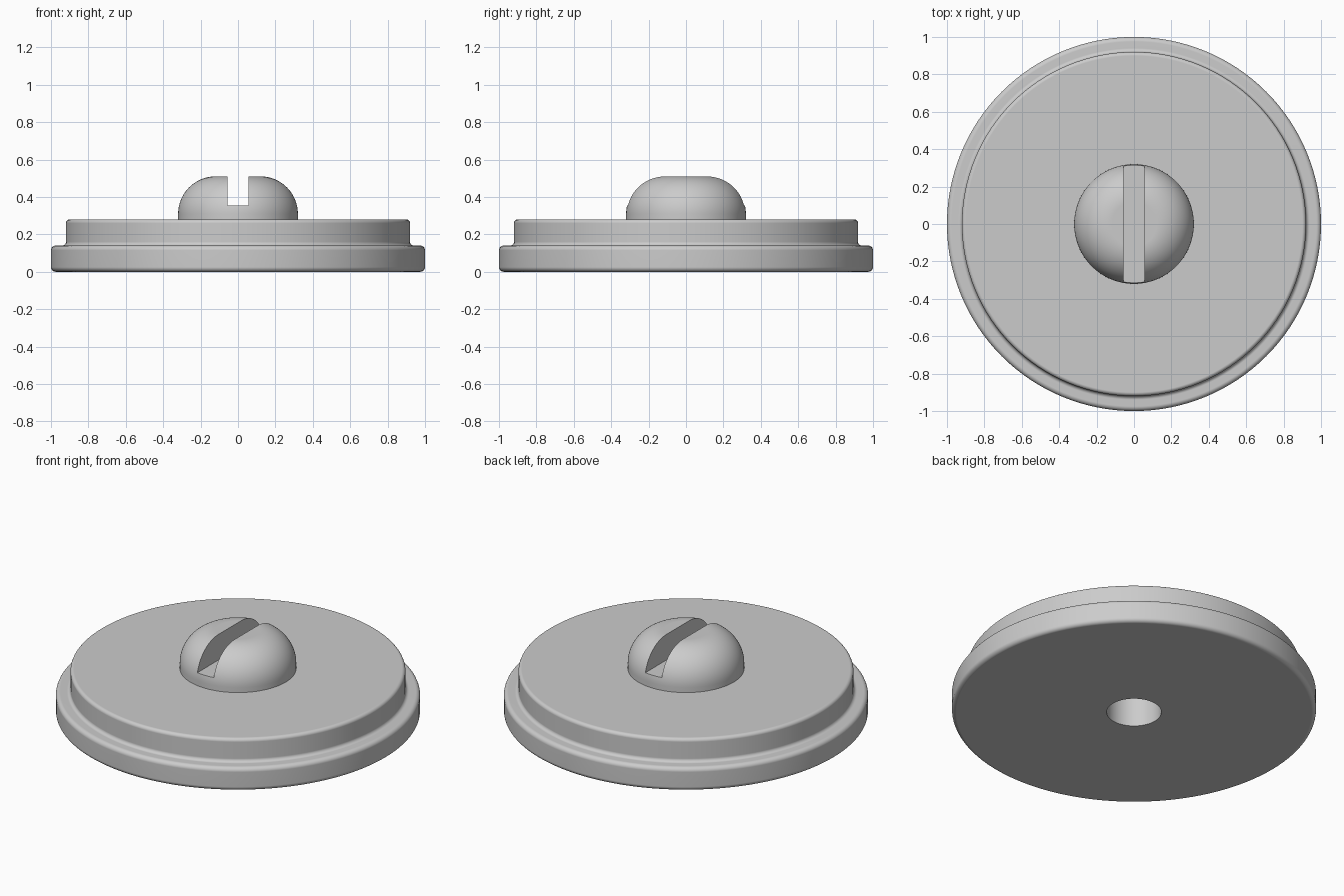
import bpy
import bmesh
from math import pi, sin, cos, radians
from mathutils import Matrix

SEGMENTS = 128

cube = bpy.data.objects.get("Cube")
if cube:
    bpy.data.objects.remove(cube, do_unlink=True)

grey = bpy.data.materials.new("plain_grey")
grey.use_nodes = True
colour = (0.6, 0.6, 0.6, 1.0)
grey.diffuse_color = colour
grey.node_tree.nodes["Principled BSDF"].inputs["Base Color"].default_value = colour


def arc(cx, cz, radius, start, end, steps=6):
    """Points (r, z) of a circular arc, angles in degrees."""
    angles = [radians(start + (end - start) * i / steps) for i in range(steps + 1)]
    return [(cx + radius * cos(a), cz + radius * sin(a)) for a in angles]


def add_object(name, bm):
    bmesh.ops.recalc_face_normals(bm, faces=bm.faces)
    mesh = bpy.data.meshes.new(name)
    bm.to_mesh(mesh)
    bm.free()
    mesh.materials.append(grey)
    obj = bpy.data.objects.new(name, mesh)
    bpy.context.collection.objects.link(obj)
    return obj


def lathe(name, profile, closed):
    """Revolve an (r, z) profile around the z axis."""
    bm = bmesh.new()
    verts = [bm.verts.new((r, 0, z)) for r, z in profile]
    edges = [bm.edges.new(pair) for pair in zip(verts, verts[1:])]
    if closed:
        edges.append(bm.edges.new((verts[-1], verts[0])))
    bmesh.ops.spin(bm, geom=verts + edges, cent=(0, 0, 0), axis=(0, 0, 1),
                   angle=2 * pi, steps=SEGMENTS, use_merge=True)
    bmesh.ops.remove_doubles(bm, verts=bm.verts, dist=1e-5)
    # Cap the open ends of the profile
    if not closed:
        bmesh.ops.holes_fill(bm, edges=[e for e in bm.edges if e.is_boundary], sides=0)
    return add_object(name, bm)


def activate(obj):
    bpy.ops.object.select_all(action="DESELECT")
    obj.select_set(True)
    bpy.context.view_layer.objects.active = obj


def finish(obj):
    """Smooth the curved faces, keeping flat areas flat."""
    activate(obj)
    bpy.ops.object.shade_smooth_by_angle(angle=radians(35))
    mod = obj.modifiers.new("weighted_normals", "WEIGHTED_NORMAL")
    mod.keep_sharp = True


# Stepped disc with rounded rims, a filleted step and a central bore
bore, step, top = 0.15, 0.14, 0.28
disc_profile = [(bore, 0)]
disc_profile += arc(0.975, 0.025, 0.025, -90, 0)
disc_profile += arc(0.975, step - 0.025, 0.025, 0, 90)
disc_profile += arc(0.94, step + 0.02, 0.02, 270, 180)
disc_profile += arc(0.9, top - 0.02, 0.02, 0, 90)
disc_profile += [(bore, top)]
disc = lathe("stepped_disc", disc_profile, True)
finish(disc)

# Domed screw head with a flat crown
head_profile = [(0.32, top)] + arc(0.12, 0.31, 0.2, 0, 90, 20)
head = lathe("screw_head", head_profile, False)

# Straight driver slot cut across the head
bm = bmesh.new()
bmesh.ops.create_cube(bm, size=1, matrix=Matrix.Translation((0, 0, 0.555))
                      @ Matrix.Diagonal((0.11, 1, 0.4, 1)))
cutter = add_object("slot_cutter", bm)
cutter.hide_render = True

cut = head.modifiers.new("slot", "BOOLEAN")
cut.operation = "DIFFERENCE"
cut.solver = "EXACT"
cut.object = cutter
activate(head)
bpy.ops.object.modifier_apply(modifier=cut.name)
bpy.data.objects.remove(cutter, do_unlink=True)
finish(head)
